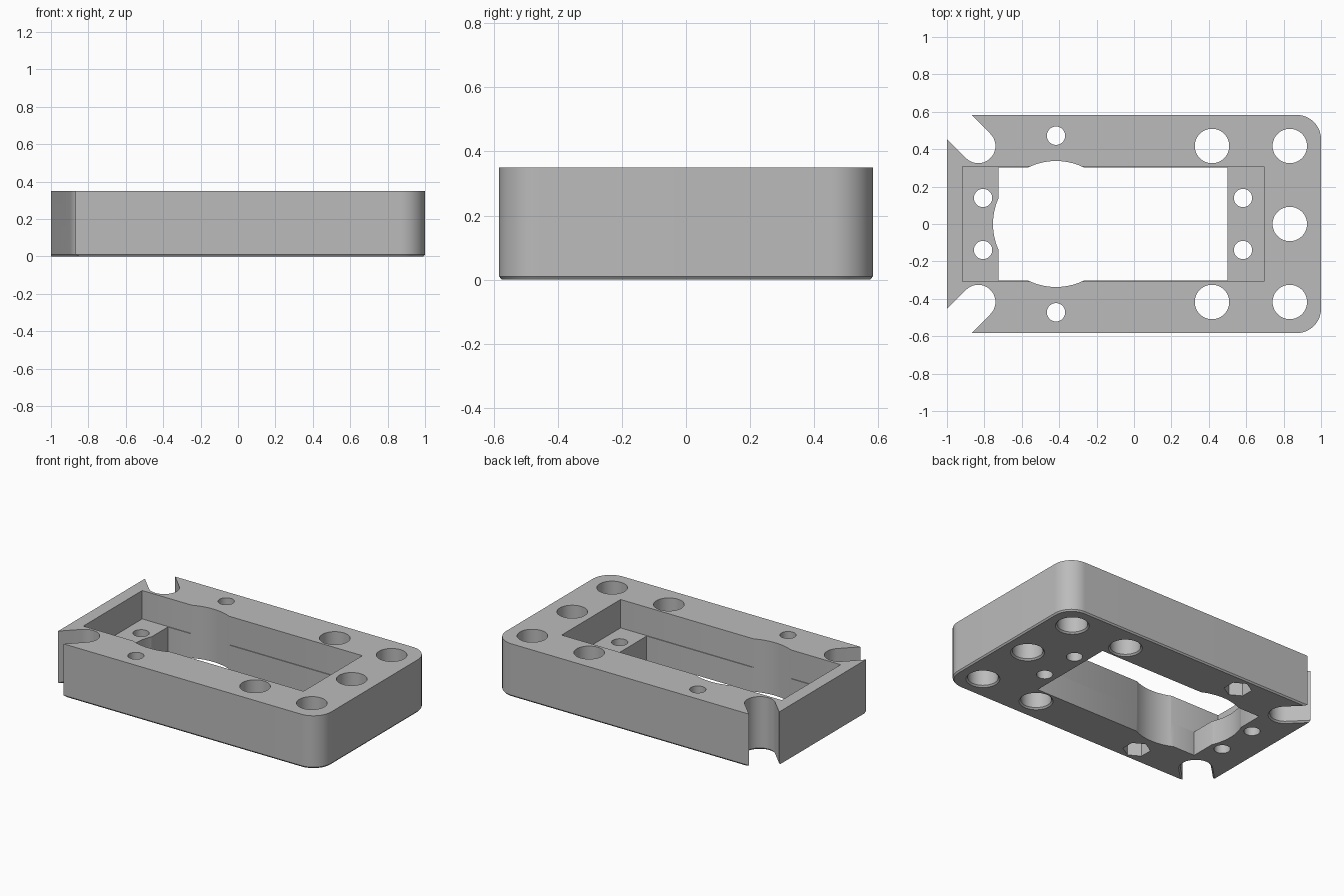
import bpy, bmesh
from math import pi, cos, sin, radians

cube = bpy.data.objects.get("Cube")
if cube:
    bpy.data.objects.remove(cube, do_unlink=True)

HEIGHT, LEDGE, LIP = 0.35, 0.162, 0.01
HALF_Y = 0.583

grey = bpy.data.materials.new("Plain grey")
grey.use_nodes = True
colour = (0.5, 0.5, 0.5, 1)
grey.diffuse_color = colour
grey.node_tree.nodes["Principled BSDF"].inputs["Base Color"].default_value = colour


def loft(name, layers):
    """Solid through stacked outlines: [(z, [(x, y), ...]), ...] from the bottom up."""
    bm = bmesh.new()
    rings = [[bm.verts.new((x, y, z)) for x, y in pts] for z, pts in layers]
    n = len(rings[0])
    bm.faces.new(rings[0][::-1])
    bm.faces.new(rings[-1])
    for low, high in zip(rings, rings[1:]):
        for i in range(n):
            j = (i + 1) % n
            bm.faces.new((low[i], low[j], high[j], high[i]))
    bmesh.ops.recalc_face_normals(bm, faces=bm.faces)
    mesh = bpy.data.meshes.new(name)
    bm.to_mesh(mesh)
    bm.free()
    obj = bpy.data.objects.new(name, mesh)
    bpy.context.collection.objects.link(obj)
    return obj


def arc(x, y, r, start, end, n):
    angles = [radians(start + (end - start) * i / n) for i in range(n + 1)]
    return [(x + r * cos(a), y + r * sin(a)) for a in angles]


def circle(x, y, r, n=48, turn=0):
    return arc(x, y, r, turn, turn + 360, n)[:-1]


def box(x0, x1, half):
    return [(x0, -half), (x1, -half), (x1, half), (x0, half)]


def slot(s, r):
    """Round-ended channel running diagonally out through a corner."""
    x, y, reach = -0.833, 0.417 * s, 0.6
    mid = 135 * s
    pts = arc(x, y, r, mid + 90, mid + 270, 24)
    dx, dy = reach * cos(radians(mid)), reach * sin(radians(mid))
    return pts + [(pts[-1][0] + dx, pts[-1][1] + dy), (pts[0][0] + dx, pts[0][1] + dy)]


def outline(inset):
    """Plate outline with two rounded corners at the +x end."""
    r, edge = 0.13, HALF_Y - inset
    pts = [(-1, -edge)]
    pts += arc(1 - r, r - HALF_Y, r - inset, -90, 0, 16)
    pts += arc(1 - r, HALF_Y - r, r - inset, 0, 90, 16)
    return pts + [(-1, edge)]


cutters = []


def cut(pts, z0=-0.1, z1=0.5):
    cutters.append(loft("cutter", [(z0, pts), (z1, pts)]))


def flared_cut(shape):
    """Through cut whose bottom rim is slightly chamfered."""
    r = 0.092
    cutters.append(loft("cutter", [(-LIP, shape(r + 2 * LIP)), (LIP, shape(r)), (0.5, shape(r))]))


# Plate with a small chamfer around its bottom edge
body = loft("mounting_plate", [(0, outline(0.008)), (LIP, outline(0)), (HEIGHT, outline(0))])

# Stepped rectangular opening and the round clearance through it
cut(box(-0.917, 0.695, 0.308), LEDGE)
cut(box(-0.725, 0.5, 0.303))
cut(circle(-0.417, 0, 0.337, 96))

# Large holes
for x, y in ((0.417, 0.417), (0.417, -0.417), (0.833, 0.417), (0.833, -0.417), (0.833, 0)):
    flared_cut(lambda r: circle(x, y, r))

for s in (1, -1):
    # Diagonal corner slots
    flared_cut(lambda r: slot(s, r))
    # Ledge screw holes
    for x in (-0.807, 0.583):
        cut(circle(x, 0.139 * s, 0.049, 32))
    # Side screw holes with hexagonal nut recesses underneath
    cut(circle(-0.417, 0.472 * s, 0.049, 32))
    cut(circle(-0.417, 0.472 * s, 0.084, 6, 30), -0.1, 0.15)

# Apply the cuts
bpy.context.view_layer.objects.active = body
for c in cutters:
    c.hide_render = True
    mod = body.modifiers.new("cut", 'BOOLEAN')
    mod.operation, mod.solver, mod.object = 'DIFFERENCE', 'EXACT', c
    bpy.ops.object.modifier_apply(modifier=mod.name)
    bpy.data.objects.remove(c, do_unlink=True)

body.data.materials.clear()
body.data.materials.append(grey)
for p in body.data.polygons:
    p.material_index = 0

bpy.ops.object.select_all(action='DESELECT')
body.select_set(True)
bpy.ops.object.shade_smooth_by_angle(angle=radians(30))
